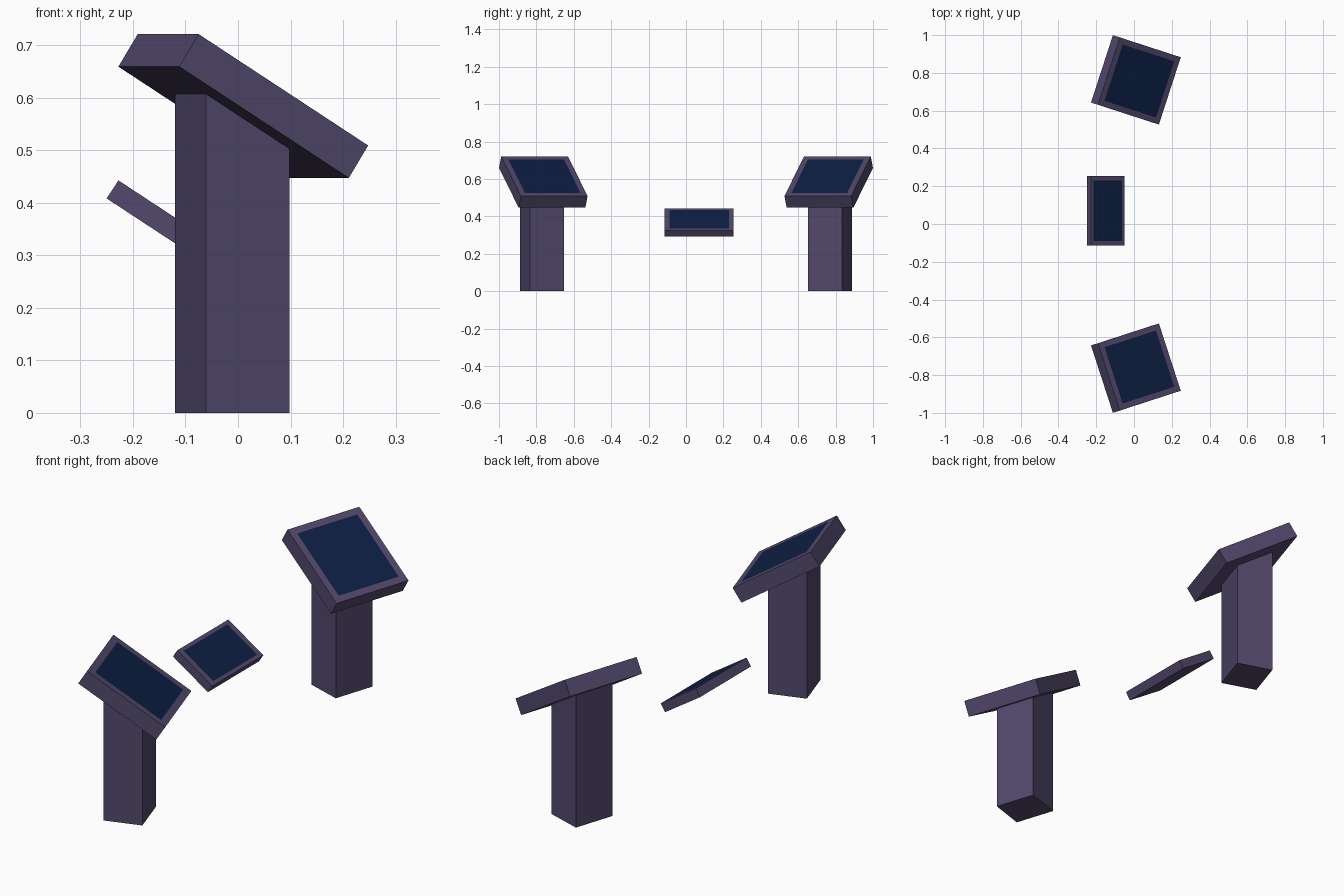
import bpy, bmesh
from math import radians, cos, tan
from mathutils import Matrix

if "Cube" in bpy.data.objects:
    bpy.data.objects.remove(bpy.data.objects["Cube"])


def material(name, rgb):
    m = bpy.data.materials.new(name)
    m.diffuse_color = (*rgb, 1)
    m.use_nodes = True
    m.node_tree.nodes["Principled BSDF"].inputs["Base Color"].default_value = m.diffuse_color
    return m


casing = material("casing_purple", (0.085, 0.065, 0.15))
glass = material("screen_navy", (0.004, 0.014, 0.058))


def add_object(name, bm, matrix, mats):
    bmesh.ops.recalc_face_normals(bm, faces=bm.faces)
    mesh = bpy.data.meshes.new(name)
    bm.to_mesh(mesh)
    bm.free()
    for m in mats:
        mesh.materials.append(m)
    ob = bpy.data.objects.new(name, mesh)
    ob.matrix_world = matrix
    bpy.context.collection.objects.link(ob)
    return ob


def box(size, matrix=Matrix()):
    bm = bmesh.new()
    bmesh.ops.create_cube(bm, size=1, matrix=matrix @ Matrix.Diagonal((*size, 1)))
    return bm


def console(name, centre, size, tilt, turn, border):
    """Tilted slab whose top face is split into a frame and a flush screen."""
    bm = box(size)
    bm.faces.ensure_lookup_table()
    top = max(bm.faces, key=lambda f: f.calc_center_median().z)
    bmesh.ops.inset_region(bm, faces=[top], thickness=0.01)
    top.material_index = 1
    for v in top.verts:
        v.co.x = (size[0] / 2 - border[0]) * (1 if v.co.x > 0 else -1)
        v.co.y = (size[1] / 2 - border[1]) * (1 if v.co.y > 0 else -1)
    place = (Matrix.Translation(centre) @ Matrix.Rotation(turn, 4, 'Z')
             @ Matrix.Rotation(tilt, 4, 'Y'))
    add_object(name, bm, place, [casing, glass])


def pedestal(name, centre, size, offset, thickness, tilt, turn):
    """Post with its top cut to the slope of the slab and sunk into it."""
    bm = box((*size, 1), Matrix.Translation((offset, 0, 0)))
    for v in bm.verts:
        if v.co.z < 0:
            v.co.z = 0
        else:
            under = centre[2] - thickness / 2 / cos(tilt)
            v.co.z = under - v.co.x * tan(tilt) + 0.01
    place = (Matrix.Translation((centre[0], centre[1], 0))
             @ Matrix.Rotation(turn, 4, 'Z'))
    add_object(name, bm, place, [casing])


# Two standing consoles turned inward
tilt = radians(32)
for side, s in (("left", -1), ("right", 1)):
    centre = (0.010, s * 0.763, 0.584)
    turn = radians(-18 * s)
    console(side + "_console", centre, (0.40, 0.375, 0.073), tilt, turn, (0.031, 0.031))
    pedestal(side + "_pedestal", centre, (0.168, 0.191), -0.022, 0.073, tilt, turn)

# Small floating console in the middle
console("middle_console", (-0.15, 0.07, 0.367), (0.2125, 0.37, 0.041),
        radians(33.3), 0, (0.016, 0.026))
